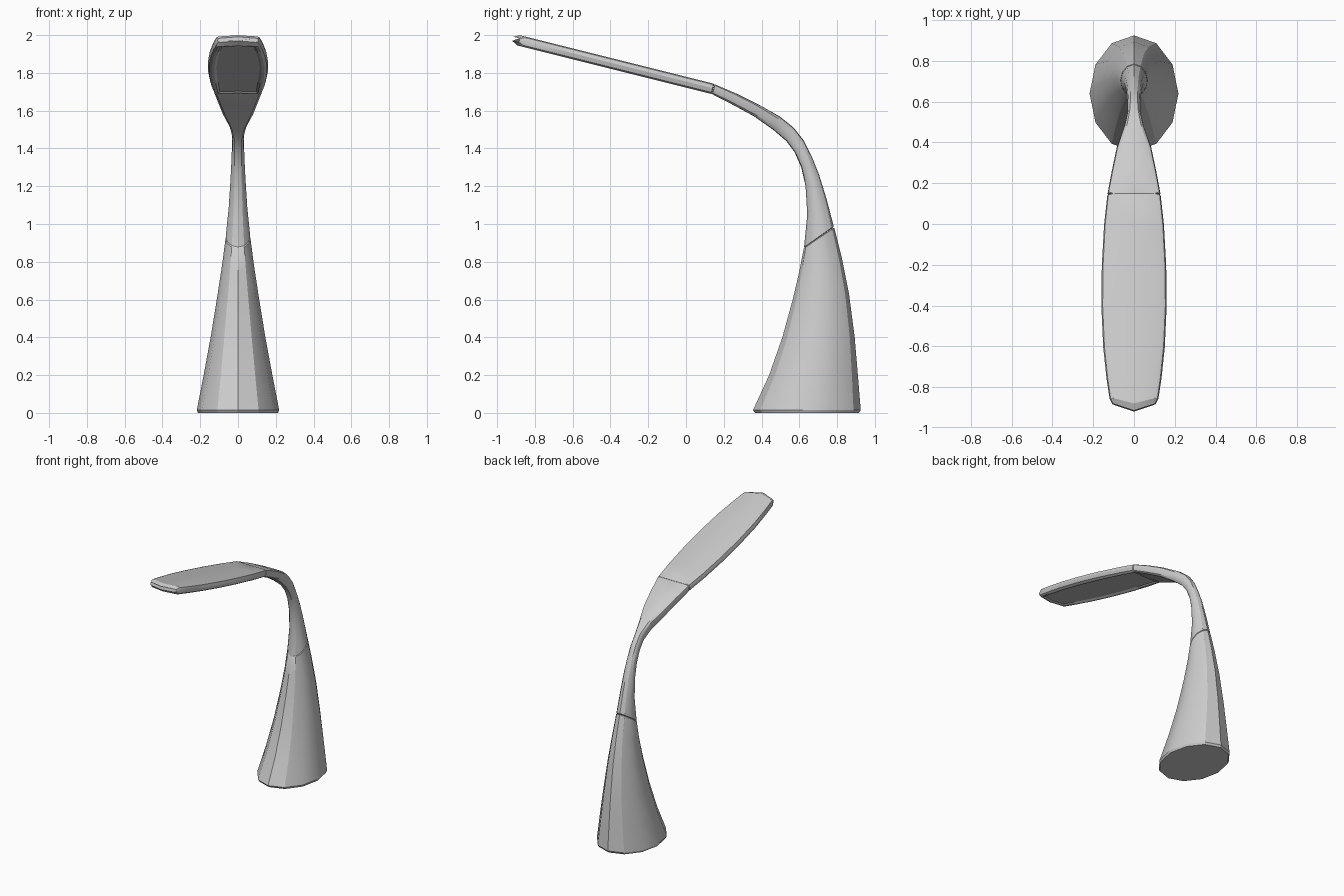
import bpy, bmesh, math
from mathutils import Vector

cube = bpy.data.objects.get("Cube")
if cube:
    bpy.data.objects.remove(cube, do_unlink=True)

grey = bpy.data.materials.new("light_grey")
grey.use_nodes = True
colour = (0.6, 0.6, 0.6, 1)
grey.diffuse_color = colour
grey.node_tree.nodes["Principled BSDF"].inputs["Base Color"].default_value = colour

SIDES = 12
# Right half of a flat-topped slab outline, top to bottom (width, height)
SLAB = [(0, 1), (0.86, 1), (0.96, 0.8), (1, 0.1), (0.96, -0.7), (0.87, -1), (0, -1)]


def ring(inner, outer, half_width, flat=0.0, chevron=0.0):
    """Cross-section between two (y, z) points, blended from oval to slab."""
    a, b = Vector((0, *inner)), Vector((0, *outer))
    mid, up = (a + b) / 2, (b - a) / 2
    points = []
    for i in range(SIDES):
        angle = math.tau * i / SIDES
        sx, sz = SLAB[min(i, SIDES - i)]
        if i > SIDES / 2:
            sx = -sx
        px = math.sin(angle) * (1 - flat) + sx * flat
        pz = math.cos(angle) * (1 - flat) + sz * flat
        p = mid + up * pz + Vector((half_width * px, 0, 0))
        p += Vector((0, -1, 0.25)) * chevron * (1 - abs(px))
        points.append(p)
    return points


def chamfer(points, neighbour):
    """Slightly smaller end ring that leaves a fine seam groove."""
    mid = sum(points, Vector()) / SIDES
    other = sum(neighbour, Vector()) / SIDES
    push = (mid - other).normalized() * 0.004
    return [mid + (p - mid) * 0.92 + push for p in points]


def loft(name, rings, start_seam, end_seam, detail=None):
    if start_seam:
        rings = [chamfer(rings[0], rings[1])] + rings
    if end_seam:
        rings = rings + [chamfer(rings[-1], rings[-2])]
    bm = bmesh.new()
    loops = [[bm.verts.new(p) for p in r] for r in rings]
    for low, high in zip(loops, loops[1:]):
        for i in range(SIDES):
            j = (i + 1) % SIDES
            bm.faces.new((low[i], low[j], high[j], high[i]))
    bm.faces.new(loops[0])
    bm.faces.new(loops[-1])
    bmesh.ops.recalc_face_normals(bm, faces=bm.faces)
    if detail:
        detail(bm)
    mesh = bpy.data.meshes.new(name)
    bm.to_mesh(mesh)
    bm.free()
    mesh.materials.append(grey)
    obj = bpy.data.objects.new(name, mesh)
    bpy.context.collection.objects.link(obj)
    bpy.ops.object.select_all(action='DESELECT')
    obj.select_set(True)
    bpy.context.view_layer.objects.active = obj
    bpy.ops.object.shade_smooth_by_angle(angle=math.radians(29))
    return obj


# Flared base, cut on a slant at the top
base = [
    ring((0.365, 0), (0.915, 0), 0.212),
    ring((0.355, 0.015), (0.925, 0.015), 0.218),
    ring((0.44, 0.2), (0.91, 0.2), 0.182),
    ring((0.51, 0.4), (0.893, 0.4), 0.145),
    ring((0.565, 0.6), (0.863, 0.63), 0.11),
    ring((0.6, 0.75), (0.825, 0.82), 0.084),
    ring((0.623, 0.87), (0.785, 0.98), 0.066),
]
loft("flared_base", base, False, True)

# Curved neck, widening and flattening towards the head
neck = [
    ring((0.625, 0.878), (0.782, 0.988), 0.065),
    ring((0.642, 1.05), (0.745, 1.13), 0.049),
    ring((0.633, 1.2), (0.705, 1.26), 0.04),
    ring((0.61, 1.3), (0.665, 1.36), 0.035),
    ring((0.575, 1.38), (0.625, 1.44), 0.032, 0.15),
    ring((0.53, 1.44), (0.57, 1.51), 0.031, 0.3),
    ring((0.46, 1.5), (0.495, 1.57), 0.048, 0.5),
    ring((0.36, 1.57), (0.385, 1.632), 0.085, 0.75),
    ring((0.25, 1.63), (0.268, 1.69), 0.109, 0.9),
    ring((0.141, 1.686), (0.154, 1.739), 0.13, 1),
]
loft("curved_neck", neck, True, True)


# Long flat head with a pointed nose
def slab(y, half_width, chevron=0.0, thickness=1.0):
    top = Vector((y, 1.742 - (y - 0.15) * 0.25))
    bottom = top + Vector((-0.013, -0.054))
    mid = (top + bottom) / 2
    return ring(mid + (bottom - mid) * thickness, mid + (top - mid) * thickness,
                half_width, 1, chevron)


def recess_light(bm):
    """Sink a bordered light panel into the underside."""
    under = [f for f in bm.faces if f.normal.z < -0.92
             and -0.87 < f.calc_center_median().y < 0.13]
    bmesh.ops.inset_region(bm, faces=under, thickness=0.014, depth=0)
    bmesh.ops.inset_region(bm, faces=under, thickness=0.012, depth=-0.008)


outline = [(0.146, 0.131), (0, 0.147), (-0.2, 0.158), (-0.4, 0.16),
           (-0.6, 0.151), (-0.75, 0.135)]
head = [slab(y, w) for y, w in outline]
head.append(slab(-0.85, 0.12, 0.03))
head.append(slab(-0.875, 0.108, 0.036, 0.4))
loft("lamp_head", head, True, False, recess_light)
